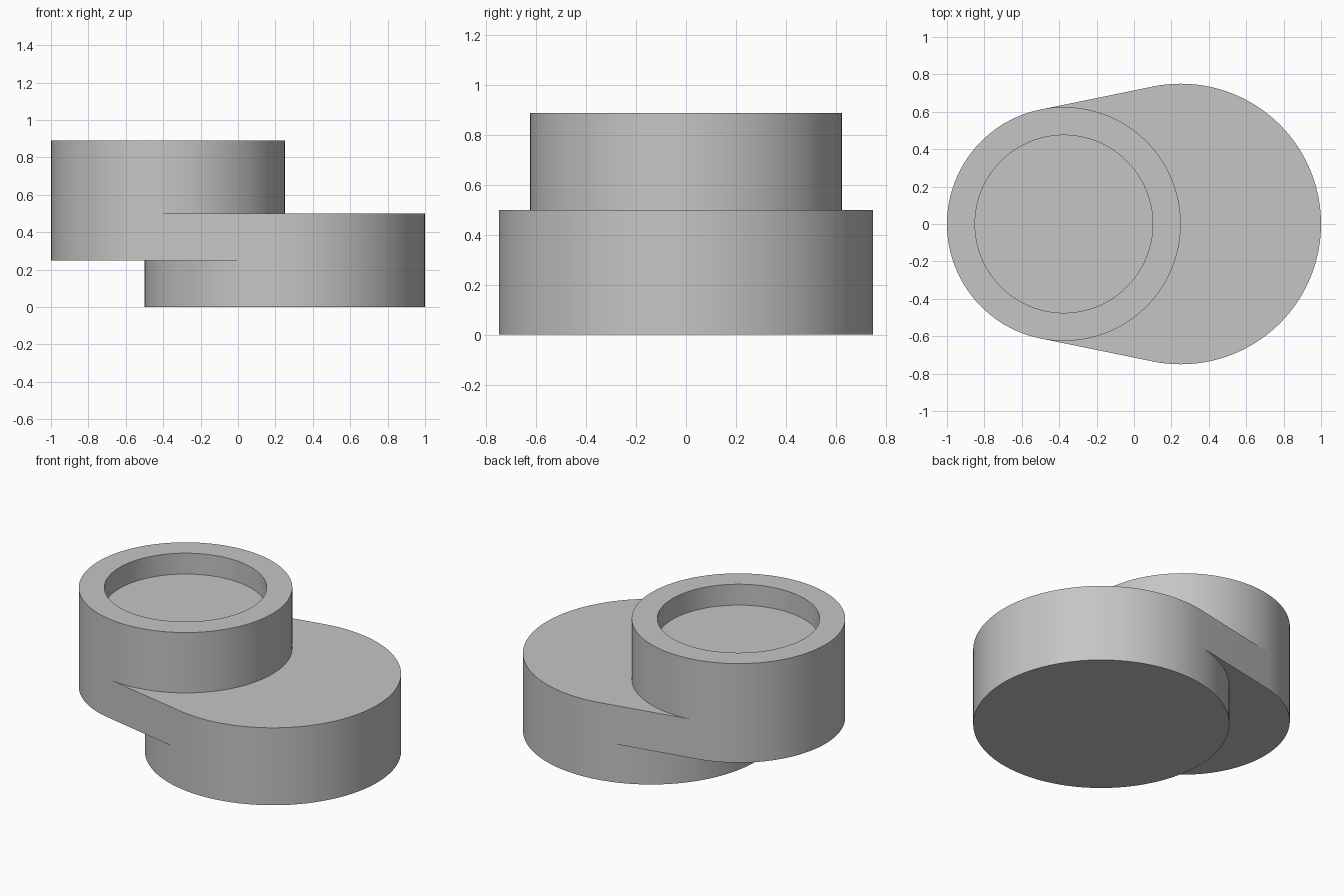
import bpy
import bmesh
from math import cos, sin, radians, tau

cube = bpy.data.objects.get("Cube")
if cube:
    bpy.data.objects.remove(cube, do_unlink=True)

SEGMENTS = 128
BASE_X, BASE_R = 0.25, 0.75
CUP_X, CUP_R = -0.375, 0.625
POCKET_R, POCKET_DEPTH = 0.475, 0.135
BASE_TOP, ARM_TOP, CUP_TOP = 0.25, 0.5, 0.89

grey = bpy.data.materials.new("plain grey")
grey.use_nodes = True
colour = (0.56, 0.56, 0.56, 1)
grey.diffuse_color = colour
grey.node_tree.nodes["Principled BSDF"].inputs["Base Color"].default_value = colour

angles = [tau * i / SEGMENTS for i in range(SEGMENTS)]


def circle(cx, r):
    return [(cx + r * cos(a), r * sin(a)) for a in angles]


def add_ring(bm, outline, z):
    return [bm.verts.new((x, y, z)) for x, y in outline]


def join_rings(bm, low, high):
    for i in range(len(low)):
        j = (i + 1) % len(low)
        bm.faces.new((low[i], low[j], high[j], high[i]))


def build(name, rings, cap_bottom, cap_top):
    """Skin a stack of (outline, height) rings into one part."""
    bm = bmesh.new()
    loops = [add_ring(bm, outline, z) for outline, z in rings]
    for low, high in zip(loops, loops[1:]):
        join_rings(bm, low, high)
    if cap_bottom:
        bm.faces.new(loops[0][::-1])
    if cap_top:
        bm.faces.new(loops[-1])
    mesh = bpy.data.meshes.new(name)
    bm.to_mesh(mesh)
    bm.free()
    mesh.materials.append(grey)
    obj = bpy.data.objects.new(name, mesh)
    bpy.context.collection.objects.link(obj)
    bpy.ops.object.select_all(action="DESELECT")
    obj.select_set(True)
    bpy.context.view_layer.objects.active = obj
    bpy.ops.object.shade_smooth_by_angle(angle=radians(30))
    return obj


base_outline = circle(BASE_X, BASE_R)
cup_outline = circle(CUP_X, CUP_R)

# Arm outline: both circles joined by their outer tangent lines
tangent = (CUP_R - BASE_R) / (BASE_X - CUP_X)
arm_outline = [b if cos(a) >= tangent else c
               for a, b, c in zip(angles, base_outline, cup_outline)]

# Round foot, closed above by the arm
build("base_disc", [(base_outline, 0), (base_outline, BASE_TOP)], True, False)

# Tapered arm carrying the offset cup
build("offset_arm", [(arm_outline, BASE_TOP), (arm_outline, ARM_TOP)], True, True)

# Cup with a shallow round pocket
pocket = circle(CUP_X, POCKET_R)
build("round_cup", [(cup_outline, ARM_TOP), (cup_outline, CUP_TOP),
                    (pocket, CUP_TOP), (pocket, CUP_TOP - POCKET_DEPTH)], False, True)
